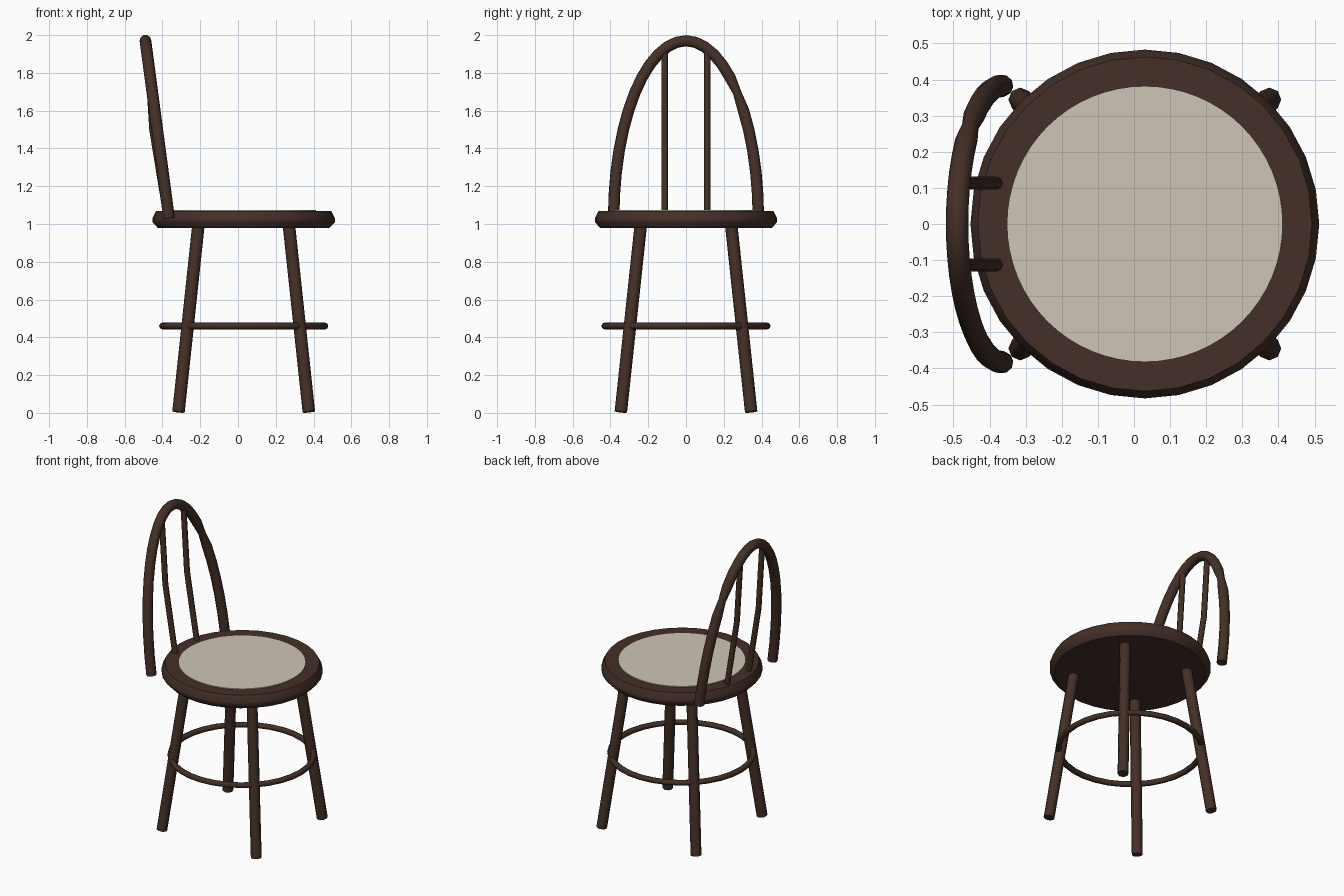
import bpy
import bmesh
import math
from mathutils import Vector

default = bpy.data.objects.get("Cube")
if default:
    bpy.data.objects.remove(default, do_unlink=True)

SEAT_X = 0.03  # the seat sits slightly forward of the backrest


def make_material(name, color):
    mat = bpy.data.materials.new(name)
    mat.use_nodes = True
    mat.diffuse_color = color
    mat.node_tree.nodes["Principled BSDF"].inputs["Base Color"].default_value = color
    return mat


wood = make_material("dark wood", (0.058, 0.029, 0.020, 1))
cloth = make_material("cream cloth", (0.61, 0.56, 0.47, 1))


def finish(obj, mat):
    """Assign the material and smooth everything but the sharp edges."""
    obj.data.materials.clear()
    obj.data.materials.append(mat)
    bpy.ops.object.select_all(action="DESELECT")
    obj.select_set(True)
    bpy.context.view_layer.objects.active = obj
    bpy.ops.object.shade_smooth_by_angle(angle=math.radians(46))


def rod(name, points, radius, resolution=2, pinch=None):
    """Round capped tube swept along a path."""
    curve = bpy.data.curves.new(name, "CURVE")
    curve.dimensions = "3D"
    curve.bevel_depth = radius
    curve.bevel_resolution = resolution
    curve.use_fill_caps = True
    spline = curve.splines.new("POLY")
    spline.points.add(len(points) - 1)
    for i, p in enumerate(points):
        spline.points[i].co = (*p, 1)
        spline.points[i].radius = 0.75 if i == pinch else 1
    obj = bpy.data.objects.new(name, curve)
    bpy.context.collection.objects.link(obj)
    bpy.ops.object.select_all(action="DESELECT")
    obj.select_set(True)
    bpy.context.view_layer.objects.active = obj
    bpy.ops.object.convert(target="MESH")
    finish(bpy.context.view_layer.objects.active, wood)


def turned(name, profile, sides, mat):
    """Solid of stacked rings (radius, height) around the seat axis."""
    bm = bmesh.new()
    rings = []
    for r, z in profile:
        angles = [math.tau * i / sides for i in range(sides)]
        rings.append([bm.verts.new((SEAT_X + r * math.cos(a), r * math.sin(a), z))
                      for a in angles])
    for low, high in zip(rings, rings[1:]):
        for i in range(sides):
            j = (i + 1) % sides
            bm.faces.new((low[i], low[j], high[j], high[i]))
    bm.faces.new(rings[0][::-1])
    bm.faces.new(rings[-1])
    mesh = bpy.data.meshes.new(name)
    bm.to_mesh(mesh)
    bm.free()
    obj = bpy.data.objects.new(name, mesh)
    bpy.context.collection.objects.link(obj)
    finish(obj, mat)


# Seat with bevelled rim, and its round inlay
turned("seat", [(0.455, 0.98), (0.483, 1.01), (0.483, 1.03), (0.463, 1.07)], 32, wood)
turned("seat_pad", [(0.382, 1.067), (0.382, 1.075)], 64, cloth)

# Four splayed legs
for side, sy in (("right", -1), ("left", 1)):
    for end, sx in (("back", -1), ("front", 1)):
        rod(f"{end}_{side}_leg",
            [(SEAT_X + sx * 0.24, sy * 0.24, 0.99),
             (SEAT_X + sx * 0.345, sy * 0.345, 0.005)], 0.033)

# Foot ring
bpy.ops.mesh.primitive_torus_add(location=(SEAT_X, 0, 0.46), major_radius=0.43,
                                 minor_radius=0.018, major_segments=32, minor_segments=8)
ring = bpy.context.object
ring.name = "foot_ring"
finish(ring, wood)

# Leaning bow of the backrest: half an ellipse, slightly pinched on one side
foot = Vector((-0.365, 0, 1.03))
rise = Vector((-0.125, 0, 0.94))
steps = 24
bow = []
for i in range(steps + 1):
    a = math.pi * i / steps
    bow.append(foot + rise * math.sin(a) + Vector((0, 0.383 * math.cos(a), 0)))
rod("back_bow", bow, 0.031, 3, pinch=6)

# Two bent spindles
for side, sy in (("right", -1), ("left", 1)):
    y = sy * 0.113
    rod(f"{side}_spindle", [(-0.38, y, 1.06), (-0.452, y, 1.5), (-0.478, y, 1.92)], 0.018)
